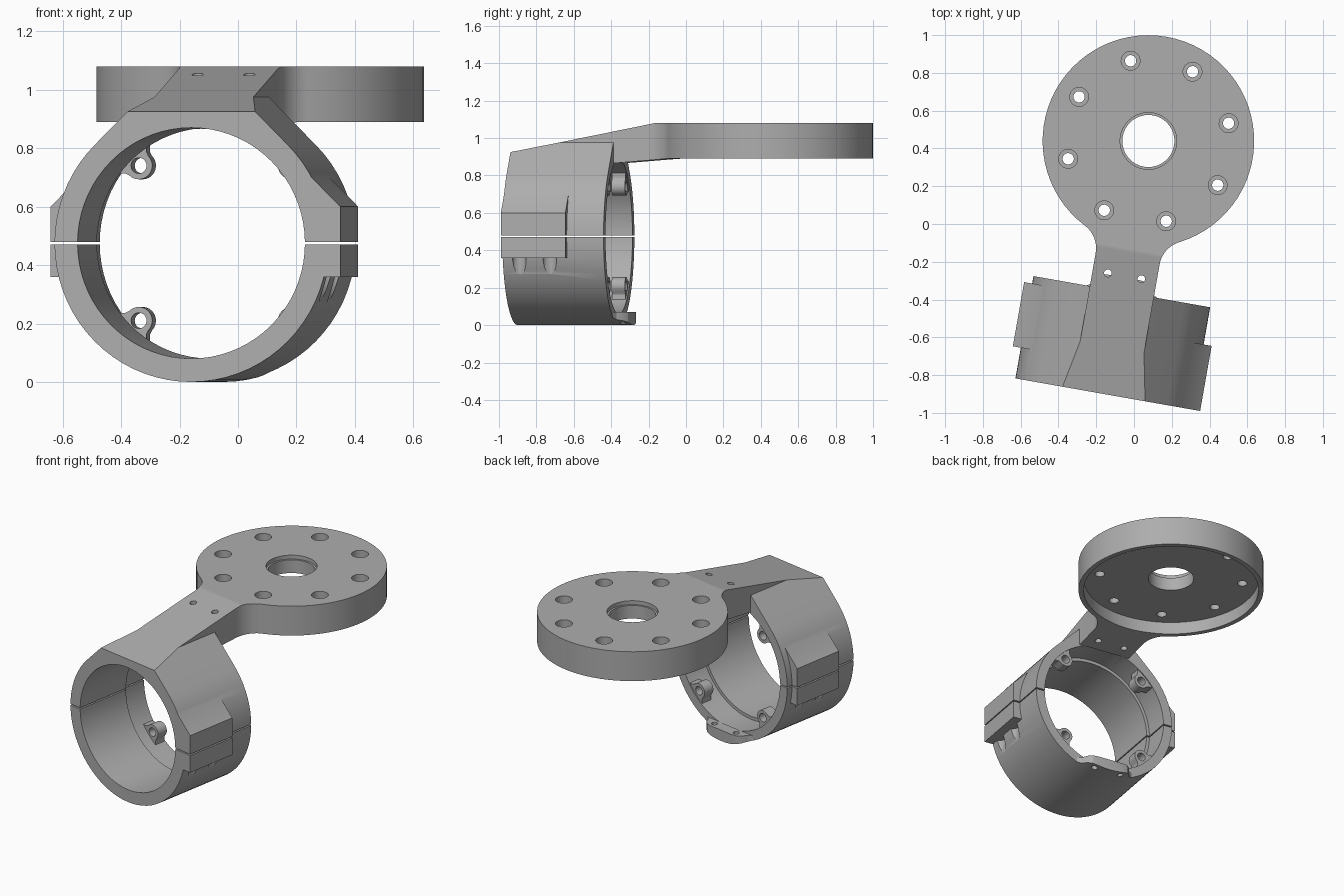
import bpy, bmesh
from math import sin, cos, pi, radians, atan2
from mathutils import Matrix

cube = bpy.data.objects.get("Cube")
if cube:
    bpy.data.objects.remove(cube, do_unlink=True)

grey = bpy.data.materials.new("matte_grey")
grey.use_nodes = True
COLOR = (0.42, 0.42, 0.42, 1)
grey.diffuse_color = COLOR
bsdf = next(n for n in grey.node_tree.nodes if n.type == 'BSDF_PRINCIPLED')
bsdf.inputs["Base Color"].default_value = COLOR

C = 0.475        # height of the ring axis
R = 0.475        # ring outer radius
LENGTH = 0.55    # ring length
PLATE_V = 1.36   # plate centre, along the arm
PLATE_R = 0.56
HALF_ARM = 0.172


def arc(cx, cy, r, a0, a1, n):
    """Points on an arc, angles in degrees, both ends included."""
    return [(cx + r * cos(radians(a0 + (a1 - a0) * i / n)),
             cy + r * sin(radians(a0 + (a1 - a0) * i / n))) for i in range(n + 1)]


def circle(cx, cy, r, n=32):
    return arc(cx, cy, r, 0, 360, n)[:-1]


def prism(name, pts, axis, lo, hi):
    """Extrude a 2D outline along u (across), v (along the ring) or z."""
    place = {'u': lambda a, b, t: (t, a, b),
             'v': lambda a, b, t: (a, t, b),
             'z': lambda a, b, t: (a, b, t)}[axis]
    bm = bmesh.new()
    low = [bm.verts.new(place(a, b, lo)) for a, b in pts]
    high = [bm.verts.new(place(a, b, hi)) for a, b in pts]
    bm.faces.new(low)
    bm.faces.new(high)
    for i in range(len(pts)):
        j = (i + 1) % len(pts)
        bm.faces.new((low[i], low[j], high[j], high[i]))
    bmesh.ops.recalc_face_normals(bm, faces=bm.faces)
    me = bpy.data.meshes.new(name)
    bm.to_mesh(me)
    bm.free()
    ob = bpy.data.objects.new(name, me)
    bpy.context.collection.objects.link(ob)
    me.materials.append(grey)
    return ob


def combine(target, tool, operation):
    """Apply a boolean and discard the tool."""
    mod = target.modifiers.new("bool", 'BOOLEAN')
    mod.operation = operation
    mod.solver = 'EXACT'
    mod.object = tool
    bpy.context.view_layer.objects.active = target
    bpy.ops.object.modifier_apply(modifier=mod.name)
    bpy.data.objects.remove(tool, do_unlink=True)


def cut(target, pts, axis, lo, hi):
    combine(target, prism("cutter", pts, axis, lo, hi), 'DIFFERENCE')


def add(target, pts, axis, lo, hi):
    combine(target, prism("addition", pts, axis, lo, hi), 'UNION')


# Round plate and arm in one outline, with fillets where they meet
FILLET = 0.15
fu = HALF_ARM + FILLET
dv = ((PLATE_R + FILLET) ** 2 - fu ** 2) ** 0.5
touch = math_angle = atan2(dv, fu) * 180 / pi
side = [(HALF_ARM, 0.1)]
side += arc(fu, PLATE_V - dv, FILLET, 180, 180 - touch, 10)
side += arc(0, PLATE_V, PLATE_R, -touch, 90, 30)[1:]
outline = side + [(-u, v) for u, v in reversed(side[:-1])]
mount = prism("upper_clamp_and_plate", outline, 'z', 0.84, 1.08)
cut(mount, [(-0.1, 0.83), (0.3, 0.845), (0.85, 0.89), (2.2, 0.89), (2.2, 0.7), (-0.1, 0.7)],
    'u', -1, 1)

# Upper half ring with sloping shoulders
upper = arc(0, C, R, 0, 45, 9)
upper[0] = (R, C + 0.004)
upper += [(0.16, C + 0.512), (-0.16, C + 0.512)]
upper += [(-u, z) for u, z in reversed(upper[:10])]
add(mount, upper, 'v', 0, LENGTH)

# Lower half ring
lower = arc(0, C, R, 180, 360, 36)
lower[0], lower[-1] = (-R, C - 0.004), (R, C - 0.004)
clamp = prism("lower_clamp", lower, 'v', 0, LENGTH)

# Bolt blocks at the split, staggered on the two sides
for s, v0, v1 in ((1, 0.0, 0.35), (-1, 0.165, 0.51)):
    top = [(0.4, 0.004), (0.518, 0.004), (0.518, 0.125), (0.4, 0.243)]
    low = [(0.4, -0.004), (0.518, -0.004), (0.518, -0.115), (0.4, -0.115)]
    add(mount, [(s * u, C + z) for u, z in top], 'v', v0, v1)
    add(clamp, [(s * u, C + z) for u, z in low], 'v', v0, v1)
    for v in (v0 + 0.09, v0 + 0.255):
        cut(clamp, circle(s * 0.467, v, 0.038, 20), 'z', 0.2, 0.36)

# Slope on top of the arm
cut(mount, [(-0.1, 0.905), (0.9, 1.105), (0.9, 1.4), (-0.1, 1.4)], 'u', -1, 1)

# Rear tongue under the ring
half = [(0.19, 0.45), (0.19, 0.55), (0.165, 0.565), (0.145, 0.6), (0.12, 0.62), (0.09, 0.626)]
tongue = prism("tongue", half + [(-u, v) for u, v in reversed(half)], 'z', -0.05, 0.07)
combine(tongue, prism("limit", circle(0, C, R, 72), 'v', 0.3, 0.8), 'INTERSECT')
combine(clamp, tongue, 'UNION')

# Stepped bore, then screw lugs at the rear
for half_ring, angles in ((mount, (45, 135)), (clamp, (225, 315))):
    cut(half_ring, circle(0, C, 0.395, 72), 'v', -0.1, 0.4)
    cut(half_ring, circle(0, C, 0.415, 72), 'v', 0.38, LENGTH + 0.001)
    for a in angles:
        ca, sa = cos(radians(a)), sin(radians(a))
        lug = arc(0.375, 0, 0.047, 90, 270, 12)
        lug += [(0.39, -0.052), (0.408, -0.07), (0.43, -0.1),
                (0.43, 0.1), (0.408, 0.07), (0.39, 0.052)]
        add(half_ring, [(r * ca - t * sa, C + r * sa + t * ca) for r, t in lug],
            'v', 0.47, 0.543)
        cut(half_ring, circle(0.375 * ca, C + 0.375 * sa, 0.027, 20), 'v', 0.44, 0.6)

# Small holes in the arm and the tongue
for u in (-0.09, 0.09):
    cut(mount, circle(u, 0.634, 0.02, 16), 'z', 0.8, 1.2)
    cut(clamp, circle(u, 0.588, 0.018, 16), 'z', -0.1, 0.2)

# Plate: underside recess, centre hole and ring of counterbored holes
cut(mount, circle(0, PLATE_V, 0.53, 72), 'z', 0.8, 0.97)
cut(mount, circle(0, PLATE_V, 0.138, 40), 'z', 0.8, 1.2)
cut(mount, circle(0, PLATE_V, 0.15, 40), 'z', 1.055, 1.2)
for k in range(8):
    a = radians(22.5 + 45 * k)
    u, v = 0.435 * cos(a), PLATE_V + 0.435 * sin(a)
    cut(mount, circle(u, v, 0.03, 20), 'z', 0.8, 1.2)
    cut(mount, circle(u, v, 0.05, 24), 'z', 1.03, 1.2)

# Turn the whole bracket into place and smooth the round surfaces
for ob in (mount, clamp):
    ob.data.transform(Matrix.Translation((-0.16, -0.9, 0)) @ Matrix.Rotation(radians(-10), 4, 'Z'))
    bpy.ops.object.select_all(action='DESELECT')
    ob.select_set(True)
    bpy.context.view_layer.objects.active = ob
    bpy.ops.object.shade_smooth_by_angle(angle=radians(25))
